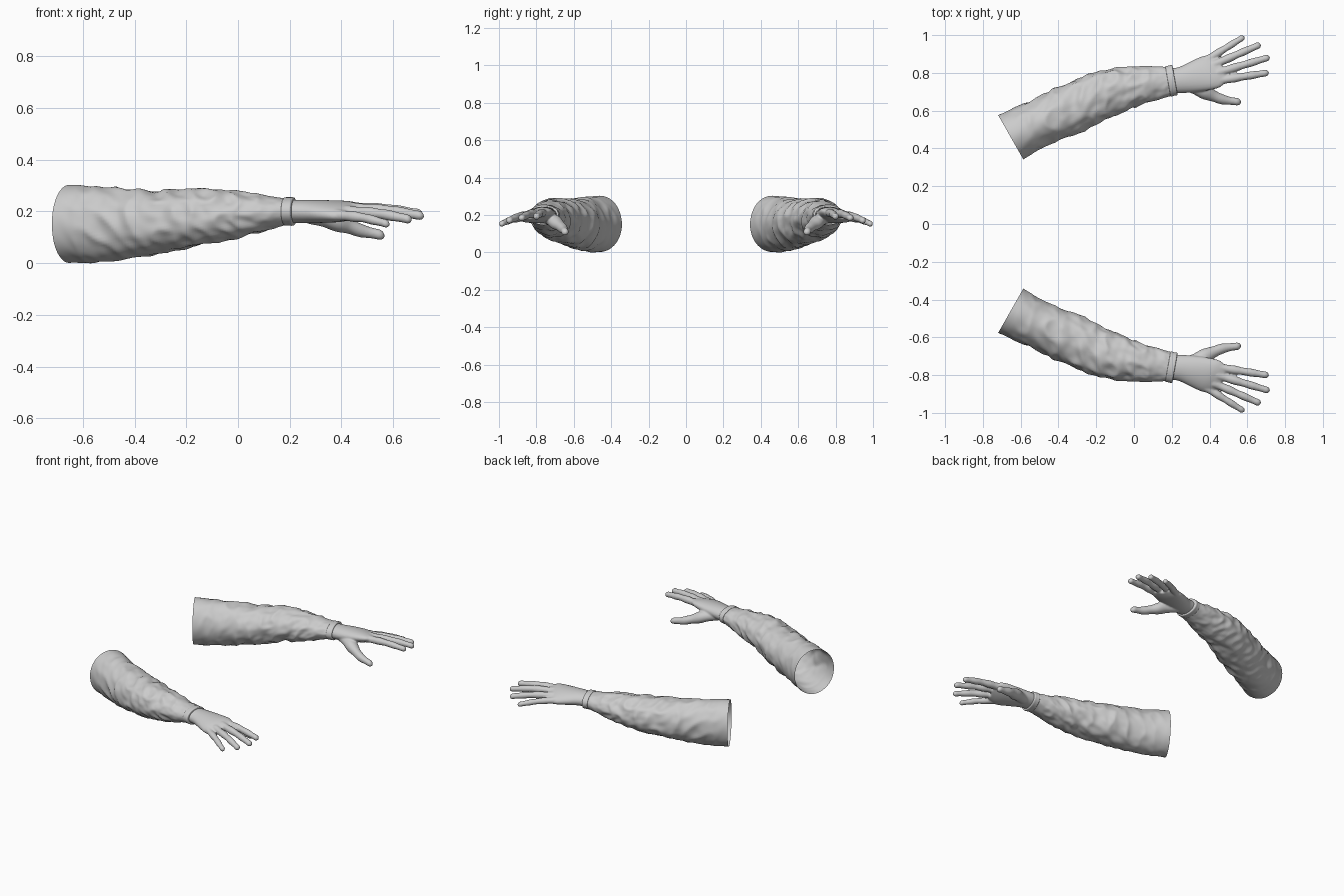
import bpy, bmesh
from math import sin, cos, pi, radians, sqrt
from mathutils import Vector, noise

cube = bpy.data.objects.get("Cube")
if cube:
    bpy.data.objects.remove(cube)

grey = bpy.data.materials.new("light grey")
grey.use_nodes = True
grey.diffuse_color = (0.6, 0.6, 0.6, 1)
grey.node_tree.nodes["Principled BSDF"].inputs["Base Color"].default_value = (0.6, 0.6, 0.6, 1)


def spline(keys, t):
    """Smooth interpolation through a list of equal-length tuples, t in 0..1."""
    f = t * (len(keys) - 1)
    i = min(int(f), len(keys) - 2)
    s = f - i
    p1, p2 = keys[i], keys[i + 1]
    p0 = keys[i - 1] if i else [2 * a - b for a, b in zip(p1, p2)]
    p3 = keys[i + 2] if i + 2 < len(keys) else [2 * b - a for a, b in zip(p1, p2)]
    return [0.5 * (2 * b + (c - a) * s + (2 * a - 5 * b + 4 * c - d) * s * s
                   + (3 * b - a - 3 * c + d) * s ** 3)
            for a, b, c, d in zip(p0, p1, p2, p3)]


def loft(bm, keys, rings, sides, caps=True, bump=None, scale=None):
    """Sweep an ellipse; keys are x, y, z, heading, half width, half height, roll."""
    rows = []
    for i in range(rings):
        t = i / (rings - 1)
        x, y, z, heading, hw, hh, roll = spline(keys, t)
        h, r = radians(heading), radians(roll)
        side = Vector((-sin(h) * cos(r), cos(h) * cos(r), sin(r)))
        up = Vector((cos(h), sin(h), 0)).cross(side)
        k = scale(t) if scale else 1
        row = []
        for j in range(sides):
            a = 2 * pi * j / sides
            d = bump(t, a) if bump else 0
            row.append(bm.verts.new(Vector((x, y, z)) + side * cos(a) * (hw * k + d)
                                    + up * sin(a) * (hh * k + d)))
        rows.append(row)
    for lo, hi in zip(rows, rows[1:]):
        for j in range(sides):
            n = (j + 1) % sides
            bm.faces.new((lo[j], lo[n], hi[n], hi[j]))
    if caps:
        bm.faces.new(rows[0][::-1])
        bm.faces.new(rows[-1])


def finish(bm, name, blend=False):
    """Turn the mesh into a smooth object mirrored to the other arm."""
    mesh = bpy.data.meshes.new(name)
    bm.to_mesh(mesh)
    bm.free()
    mesh.materials.append(grey)
    for p in mesh.polygons:
        p.use_smooth = True
    ob = bpy.data.objects.new(name, mesh)
    bpy.context.collection.objects.link(ob)
    if blend:
        rm = ob.modifiers.new("Blend", 'REMESH')
        rm.mode = 'VOXEL'
        rm.voxel_size = 0.005
        rm.use_smooth_shade = True
        sm = ob.modifiers.new("Soften", 'SMOOTH')
        sm.factor = 0.5
        sm.iterations = 6
    mi = ob.modifiers.new("Other arm", 'MIRROR')
    mi.use_axis = (False, True, False)
    mi.use_mirror_merge = False
    return ob


# Sleeve: open tube with diagonal cloth folds, strongest around the elbow
def folds(t, a):
    twist = a + 2.5 * t
    p = Vector((t * 9, cos(twist) * 1.3, sin(twist) * 1.3))
    ridge = 0.45 - 1.6 * abs(noise.noise(p))
    fine = noise.noise(p * 2.3 + Vector((5, 2, 1)))
    strength = min(1, 0.1 + 2.5 * t) * min(1, 0.15 + 3 * (1 - t))
    return strength * (0.015 * ridge + 0.006 * fine)


sleeve_keys = [
    (-0.653, 0.46, 0.152, 29.6, 0.135, 0.15, 0),
    (-0.50, 0.537, 0.15, 26, 0.125, 0.143, 0),
    (-0.31, 0.62, 0.16, 22, 0.133, 0.12, 0),
    (-0.12, 0.70, 0.18, 17, 0.12, 0.105, 0),
    (0.045, 0.735, 0.19, 13, 0.098, 0.08, 0),
    (0.19, 0.757, 0.2, 10, 0.076, 0.05, 0),
]
bm = bmesh.new()
loft(bm, sleeve_keys, 110, 72, caps=False, bump=folds)
finish(bm, "sleeve")

# Cuff: thin raised band closing the sleeve around the wrist
bm = bmesh.new()
cuff = [(0.18, 0.07, 0.045), (0.181, 0.081, 0.054), (0.198, 0.081, 0.055),
        (0.215, 0.08, 0.054), (0.217, 0.062, 0.042)]
loft(bm, [(x, 0.757 + (x - 0.19) * 0.2, 0.2, 10, w, h, 0) for x, w, h in cuff],
     17, 48, caps=False)
finish(bm, "cuff")

# Hand: palm, four fingers and thumb blended into one skin
bm = bmesh.new()
palm = [
    (0.17, 0.755, 0.2, 10, 0.066, 0.045, 0),
    (0.25, 0.762, 0.2, 12, 0.07, 0.045, -3),
    (0.32, 0.78, 0.2, 16, 0.083, 0.043, -8),
    (0.39, 0.8, 0.2, 20, 0.094, 0.038, -12),
    (0.43, 0.81, 0.2, 21, 0.09, 0.031, -14),
    (0.468, 0.822, 0.2, 22, 0.07, 0.02, -14),
]
loft(bm, palm, 30, 40)


def tip(t):
    """Knuckle bulges along the finger and a rounded end."""
    k = 1 + 0.06 * cos(t * 6 * pi)
    return k * sqrt(max(0.02, 1 - ((t - 0.92) / 0.08) ** 2)) if t > 0.92 else k


fingers = {  # base and tip with their radii
    "index": ((0.44, 0.758, 0.212, 0.024), (0.715, 0.802, 0.19, 0.018)),
    "middle": ((0.44, 0.8, 0.21, 0.024), (0.72, 0.884, 0.182, 0.018)),
    "ring": ((0.42, 0.842, 0.2, 0.023), (0.672, 0.952, 0.168, 0.018)),
    "little": ((0.38, 0.865, 0.187, 0.022), (0.585, 0.993, 0.15, 0.016)),
}
for (x0, y0, z0, r0), (x1, y1, z1, r1) in fingers.values():
    heading = Vector((1, 0)).angle_signed(Vector((x1 - x0, y0 - y1)))
    heading = heading * 180 / pi
    mid = ((x0 + x1) / 2, (y0 + y1) / 2, (z0 + z1) / 2 + 0.007)
    loft(bm, [(x0, y0, z0, heading, r0, r0, 0),
              (*mid, heading, (r0 + r1) / 2, (r0 + r1) / 2, 0),
              (x1, y1, z1, heading, r1, r1, 0)], 40, 20, scale=tip)

thumb = [
    (0.27, 0.745, 0.19, -25, 0.035, 0.035, 0),
    (0.38, 0.697, 0.16, -25, 0.037, 0.036, 0),
    (0.47, 0.659, 0.128, -15, 0.025, 0.026, 0),
    (0.568, 0.645, 0.106, 0, 0.019, 0.019, 0),
]
loft(bm, thumb, 40, 24, scale=tip)
finish(bm, "hand", blend=True)
